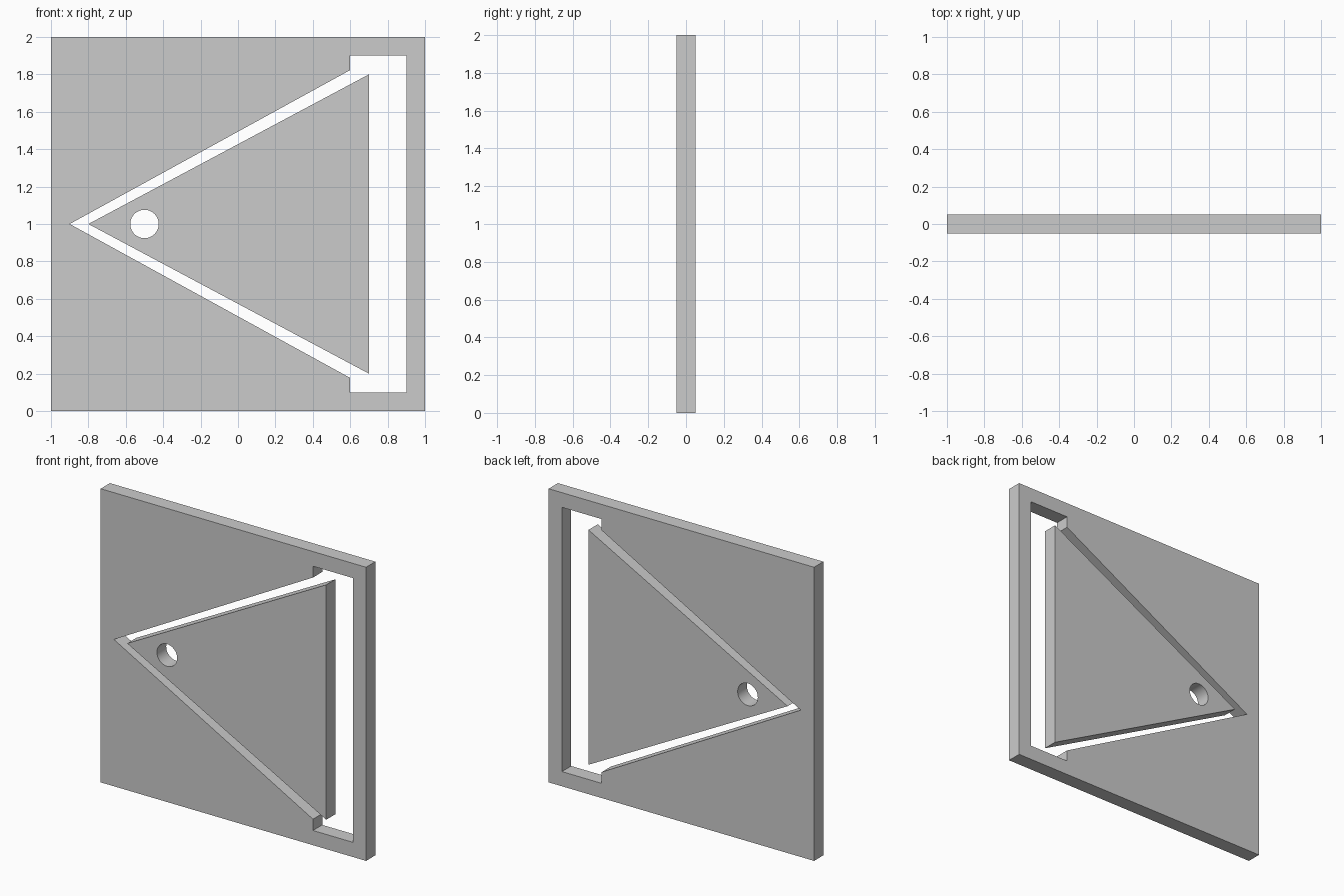
import bpy, bmesh, math

if "Cube" in bpy.data.objects:
    bpy.data.objects.remove(bpy.data.objects["Cube"])

HALF_THICK = 0.05


def plate(name, outlines):
    """Flat plate from (x, z) outlines; outlines after the first are holes."""
    curve = bpy.data.curves.new(name, 'CURVE')
    curve.dimensions = '2D'
    curve.fill_mode = 'BOTH'
    curve.extrude = HALF_THICK
    for pts in outlines:
        spline = curve.splines.new('POLY')
        spline.points.add(len(pts) - 1)
        for p, (x, z) in zip(spline.points, pts):
            p.co = (x, z, 0, 1)
        spline.use_cyclic_u = True
    obj = bpy.data.objects.new(name, curve)
    bpy.context.collection.objects.link(obj)
    bpy.ops.object.select_all(action='DESELECT')
    obj.select_set(True)
    bpy.context.view_layer.objects.active = obj
    bpy.ops.object.convert(target='MESH')
    obj = bpy.context.object

    # weld caps to walls, face outward, stand the plate upright
    bm = bmesh.new()
    bm.from_mesh(obj.data)
    bmesh.ops.remove_doubles(bm, verts=bm.verts, dist=1e-5)
    bmesh.ops.recalc_face_normals(bm, faces=bm.faces)
    for v in bm.verts:
        x, y, z = v.co
        v.co = (x, -z, y)
    bm.to_mesh(obj.data)
    bm.free()
    # axis swap is a pure rotation, so normals stay outward
    bpy.ops.object.shade_smooth_by_angle(angle=math.radians(30))
    return obj


# square frame with an arrow-shaped opening, mirrored about z = 1
upper = [(0.6, 1.823), (0.6, 1.9), (0.9, 1.9)]
opening = [(-0.9, 1)] + upper + [(x, 2 - z) for x, z in reversed(upper)]
plate("frame", [[(-1, 0), (1, 0), (1, 2), (-1, 2)], opening])

# loose triangular panel with a round hole near its tip
hole = [(-0.5 + 0.076 * math.cos(a), 1 + 0.076 * math.sin(a))
        for a in (math.tau * i / 48 for i in range(48))]
plate("triangle_panel", [[(-0.8, 1), (0.7, 0.2), (0.7, 1.8)], hole])
